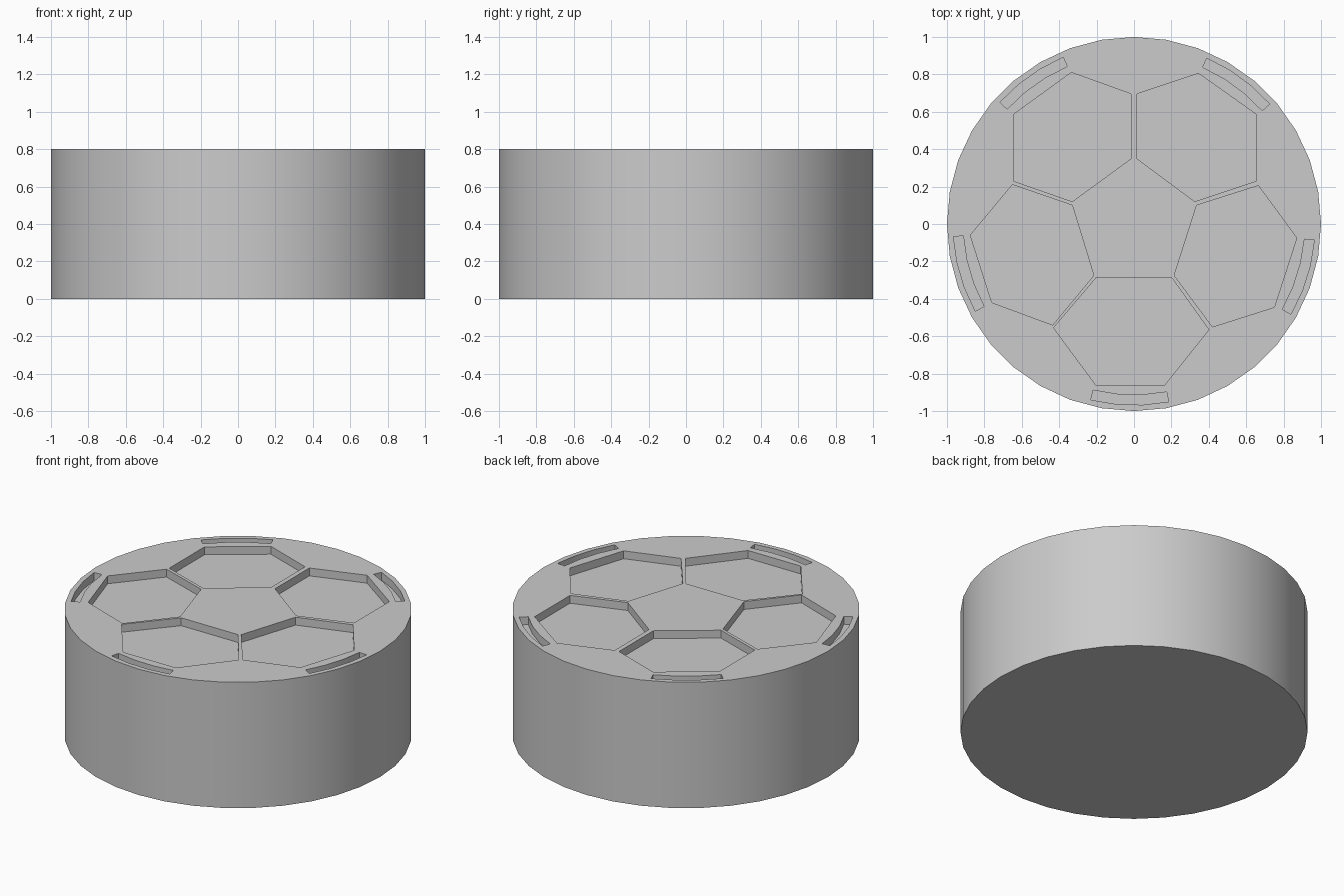
import bpy
import bmesh
from math import cos, sin, radians

default_cube = bpy.data.objects.get("Cube")
if default_cube:
    bpy.data.objects.remove(default_cube, do_unlink=True)

HEIGHT = 0.8
DEPTH = 0.05

grey = bpy.data.materials.new("plain_grey")
grey.use_nodes = True
grey.diffuse_color = (0.6, 0.6, 0.6, 1)
grey.node_tree.nodes["Principled BSDF"].inputs["Base Color"].default_value = grey.diffuse_color


def add_prism(bm, outline, bottom, top):
    """Extrude a counter-clockwise outline into a closed prism."""
    low = [bm.verts.new((x, y, bottom)) for x, y in outline]
    high = [bm.verts.new((x, y, top)) for x, y in outline]
    bm.faces.new(low[::-1])
    bm.faces.new(high)
    count = len(outline)
    for i in range(count):
        j = (i + 1) % count
        bm.faces.new((low[i], low[j], high[j], high[i]))


def arc(radius, start, end, steps):
    angles = [radians(start + (end - start) * i / steps) for i in range(steps + 1)]
    return [(radius * cos(a), radius * sin(a)) for a in angles]


def make_object(name, bm):
    bmesh.ops.recalc_face_normals(bm, faces=bm.faces)
    mesh = bpy.data.meshes.new(name)
    bm.to_mesh(mesh)
    bm.free()
    mesh.materials.append(grey)
    obj = bpy.data.objects.new(name, mesh)
    bpy.context.collection.objects.link(obj)
    return obj


# Thick round disc
bm = bmesh.new()
add_prism(bm, arc(1, 0, 350, 35), 0, HEIGHT)
disc = make_object("disc_body", bm)

# Six-sided pockets: front, right, left, back right, back left
pockets = [
    [(-.2, -.285), (.2, -.285), (.4, -.565), (.165, -.86), (-.205, -.86), (-.43, -.555)],
    [(.335, .1), (.665, .205), (.87, -.075), (.75, -.445), (.42, -.55), (.215, -.275)],
    [(-.65, .21), (-.33, .1), (-.215, -.275), (-.435, -.54), (-.76, -.42), (-.875, -.06)],
    [(.015, .695), (.345, .805), (.655, .585), (.655, .23), (.325, .12), (.015, .35)],
    [(-.335, .81), (-.015, .695), (-.015, .35), (-.33, .12), (-.645, .23), (-.645, .585)],
]
bm = bmesh.new()
for outline in pockets:
    # keep every outline counter-clockwise
    area = sum(a[0] * b[1] - b[0] * a[1] for a, b in zip(outline, outline[1:] + outline[:1]))
    add_prism(bm, outline if area > 0 else outline[::-1], HEIGHT - DEPTH, HEIGHT + DEPTH)

# Curved slots near the rim
for centre in (-91.4, -17.5, 53.9, 125.4, 196.4):
    start, end = centre - 12.4, centre + 12.4
    outline = arc(0.968, start, end, 3) + arc(0.915, end, start, 3)
    add_prism(bm, outline, HEIGHT - DEPTH, HEIGHT + DEPTH)
cutter = make_object("recess_cutter", bm)
cutter.hide_render = True

# Cut the recesses and drop the cutter
cut = disc.modifiers.new("recesses", 'BOOLEAN')
cut.operation = 'DIFFERENCE'
cut.solver = 'EXACT'
cut.object = cutter
bpy.ops.object.select_all(action='DESELECT')
disc.select_set(True)
bpy.context.view_layer.objects.active = disc
bpy.ops.object.modifier_apply(modifier=cut.name)
bpy.data.objects.remove(cutter, do_unlink=True)

# Round wall smooth, rims and recess edges crisp
bpy.ops.object.shade_smooth_by_angle(angle=radians(30))
